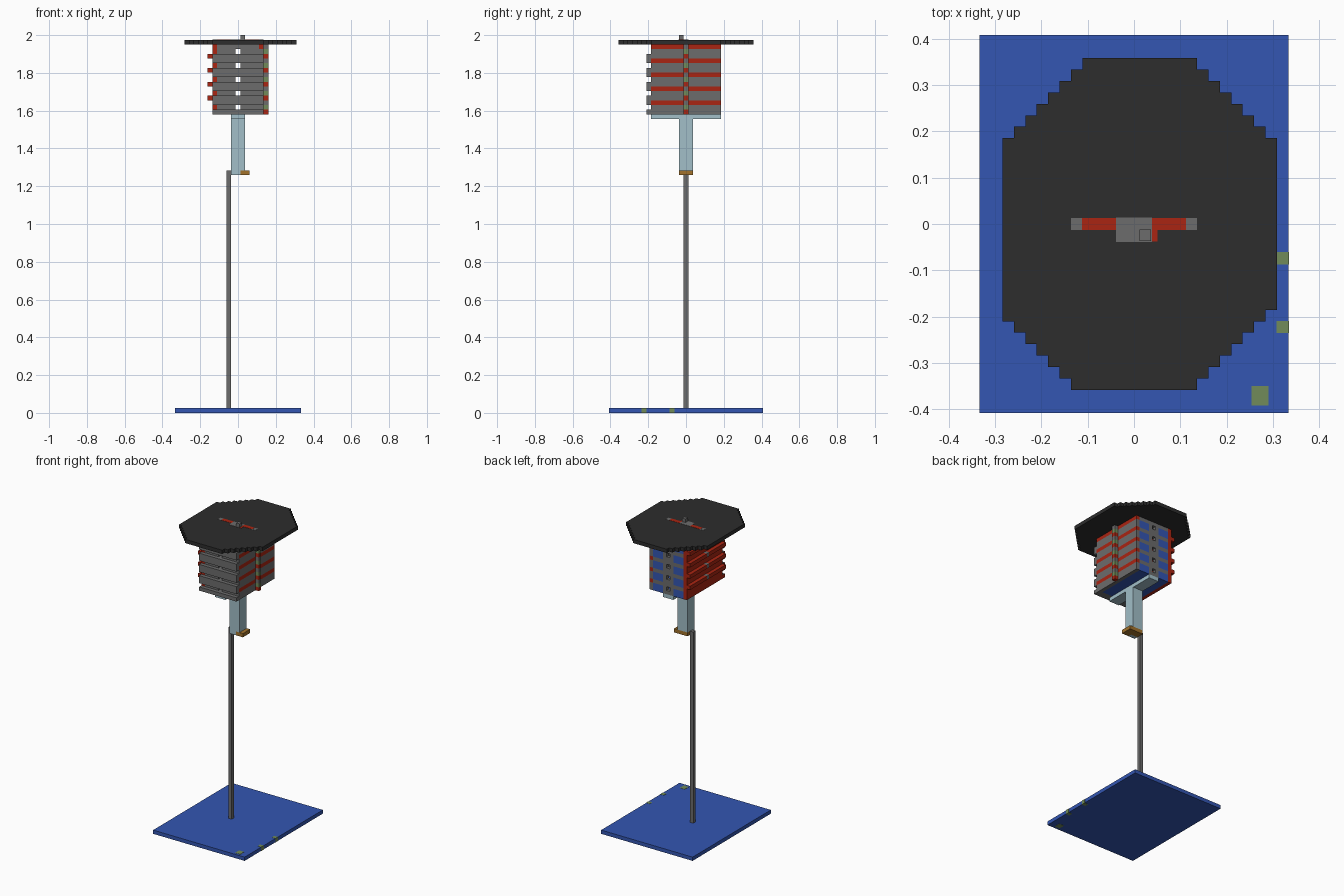
import bpy
import bmesh

cube = bpy.data.objects.get("Cube")
if cube:
    bpy.data.objects.remove(cube)

U = 2 / 81  # edge of one building block


def material(name, r, g, b):
    m = bpy.data.materials.new(name)
    m.use_nodes = True
    m.diffuse_color = (r, g, b, 1)
    m.node_tree.nodes["Principled BSDF"].inputs["Base Color"].default_value = (r, g, b, 1)
    return m


blue = material("blue", 0.033, 0.093, 0.445)
black = material("charcoal", 0.026, 0.026, 0.026)
grey = material("grey", 0.15, 0.15, 0.15)
red = material("red", 0.40, 0.018, 0.006)
glass = material("pale blue", 0.36, 0.52, 0.58)
brown = material("brown", 0.36, 0.17, 0.025)
olive = material("olive green", 0.165, 0.258, 0.102)


def blocks(name, mat, *parts, grow=0):
    """Cuboids given as inclusive block ranges (x, y, z), joined in one object."""
    bm = bmesh.new()
    for ranges in parts:
        spans = [(r, r) if isinstance(r, (int, float)) else r for r in ranges]
        verts = bmesh.ops.create_cube(bm, size=1)["verts"]
        for v in verts:
            for i, (lo, hi) in enumerate(spans):
                base = 0.5 if i == 2 else 0  # heights count from the ground
                size = hi - lo + 1 + 2 * grow
                v.co[i] = ((lo + hi) / 2 + base + v.co[i] * size) * U
    me = bpy.data.meshes.new(name)
    bm.to_mesh(me)
    bm.free()
    me.materials.append(mat)
    ob = bpy.data.objects.new(name, me)
    bpy.context.collection.objects.link(ob)
    return ob


# Ground slab with three green marker blocks
blocks("base_slab", blue, ((-13, 13), (-16, 16), 0))
blocks("base_markers", olive, (13, -3, 0), (13, -9, 0), grow=0.04)
blocks("base_marker_cross", olive,
       ((10.8, 11.2), (-15.3, -14.7), 0), grow=0.04).scale = (1, 1, 1)

# Pole, bracket and column
blocks("pole", grey, (-2, 0, (1, 51)))
blocks("bracket", brown, ((-1, 2), (0, 1), 51), ((1, 2), -1, 51))
blocks("column", glass, ((-1, 1), (-1, 1), (52, 62)), ((-1, 0), -1, 51))
blocks("cross_bar", glass, ((-1, 1), (-7, 7), 63))

# Box floor
LOW, HIGH = 64, 78
blocks("box_floor", blue, ((-4, 4), (-6, 6), LOW))

# Walls are built one course at a time, repeating every three courses
front, front_slats, back_grey, back_blue = [], [], [], []
side_grey, side_red, slats_red, slat_centres = [], [], [], []
rib = {grey: [], red: [], olive: []}
for z in range(LOW, HIGH + 1):
    step = (z - LOW) % 3
    # front and back courses, with a slit at every gap course
    if step == 1:
        front += [((-4, -1), -7, z), ((1, 4), -7, z)]
        back_grey += [(-1, 7, z), (1, 7, z)]
    else:
        front.append(((-4, 4), -7, z))
        back_grey.append(((-4, 4) if step == 2 else (-1, 1), 7, z))
        if z < HIGH:
            front_slats.append(((-5, 5), -8, z))
    if step != 2:
        back_blue += [((-4, -2), 7, z), ((2, 4), 7, z)]
    # left wall stripes and its rib
    (side_red if step == 2 else side_grey).append((5, (-7, 7), z))
    rib[(red, olive, grey)[step]].append((6, 0, z))
    # right wall ledges
    if step == 0 and z > LOW:
        slats_red += [(-6, (-7, -1), z), (-6, (1, 7), z)]
        slat_centres.append((-6, 0, z))

blocks("front_wall", grey, *front)
slats = blocks("front_slats", grey, *front_slats)
slats.data.materials.append(red)
for p in slats.data.polygons:
    p.material_index = int(p.normal.x < -0.5)
blocks("back_wall", grey, *back_grey)
blocks("back_panels", blue, *back_blue)
blocks("left_wall_panels", grey, *side_grey)
blocks("left_wall_stripes", red, *side_red)
blocks("right_wall", red, (-5, (-7, 7), (LOW, HIGH)))
blocks("right_ledges", red, *slats_red)
blocks("right_ledge_centres", grey, *slat_centres)
for mat, parts in rib.items():
    blocks("left_rib_" + mat.name.replace(" ", "_"), mat, *parts)

# Octagonal roof with stepped corners
ROOF = HIGH + 1
rows = []
for y in range(-14, 15):
    reach = 14 - abs(y)
    left = max(-11, -(5 if y < 0 else 4) - reach)
    rows.append(((left, min(12, 5 + reach)), y, ROOF))
blocks("roof", black, *rows)

# Roof inlays and the small peg on top
blocks("roof_inlay_red", red, ((-4, -2), 0, ROOF), ((2, 4), 0, ROOF),
       (1.5, -1, ROOF), grow=0.04)
blocks("roof_inlay_grey", grey, ((-1, 1), 0, ROOF), ((-1, 1), -1, ROOF), grow=0.06)
for side in (-5, 5):
    blocks("roof_inlay_tip", grey, (side, 0, ROOF), grow=0.02)
blocks("roof_peg", grey, (1, -1, ROOF + 1))
